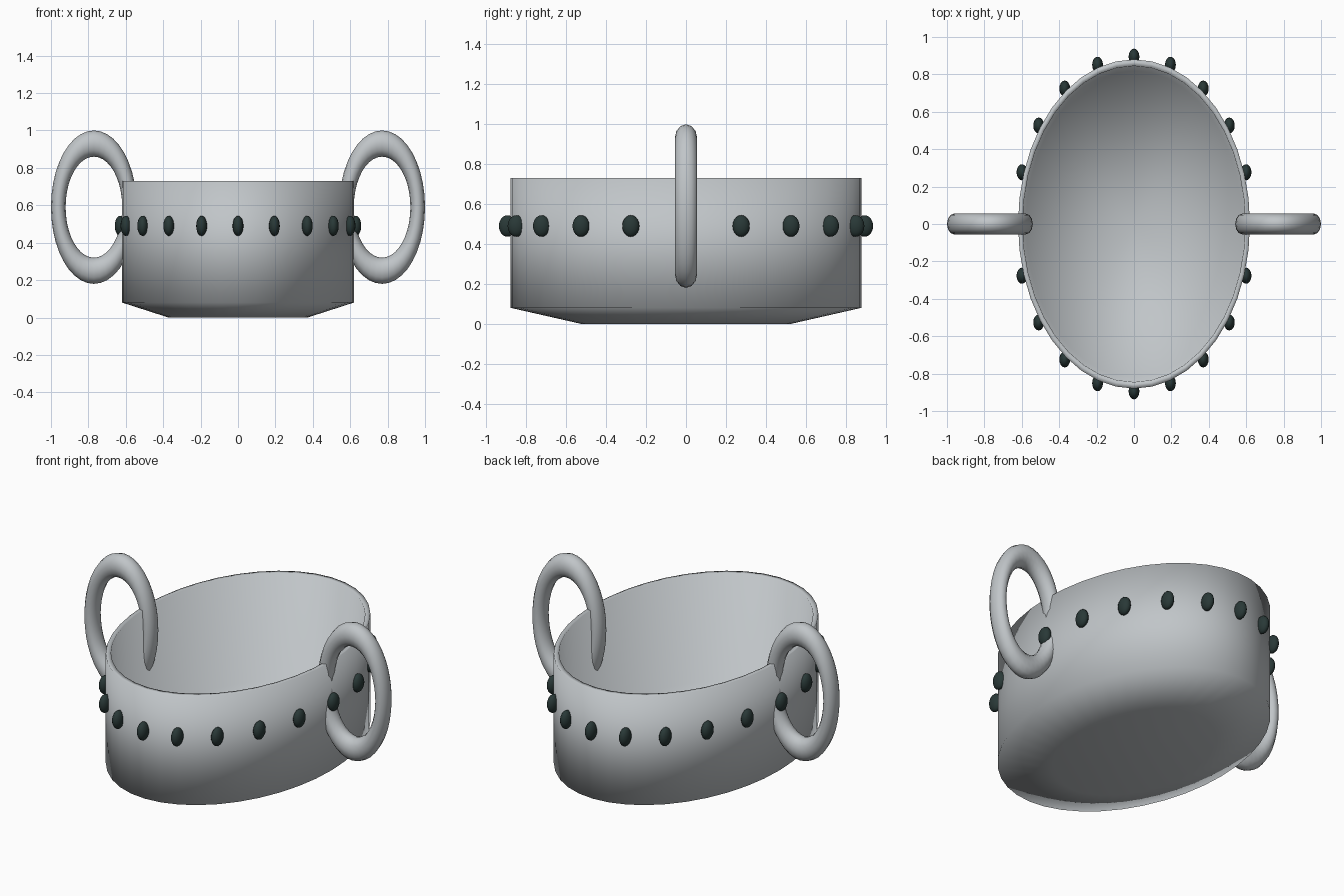
import bpy, bmesh, math

if "Cube" in bpy.data.objects:
    bpy.data.objects.remove(bpy.data.objects["Cube"])

def material(name, rgb):
    m = bpy.data.materials.new(name)
    m.diffuse_color = (*rgb, 1)
    m.use_nodes = True
    m.node_tree.nodes["Principled BSDF"].inputs["Base Color"].default_value = m.diffuse_color
    return m

silver = material("pale_silver", (0.53, 0.56, 0.58))
green = material("dark_green", (0.022, 0.040, 0.038))

def finish(bm, name, mat):
    bmesh.ops.recalc_face_normals(bm, faces=bm.faces)
    for f in bm.faces:
        f.smooth = True
    me = bpy.data.meshes.new(name)
    bm.to_mesh(me)
    bm.free()
    me.materials.append(mat)
    ob = bpy.data.objects.new(name, me)
    bpy.context.collection.objects.link(ob)
    return ob

# Oval bowl: a profile (radius factor, height) swept round an ellipse
RX, RY, SEG = 0.62, 0.88, 40
profile = [(0.6, 0), (1, 0.08), (1, 0.73), (0.96, 0.73), (0.93, 0.10)]
bm = bmesh.new()
rings = []
for r, z in profile:
    rings.append([bm.verts.new((RX * r * math.cos(2 * math.pi * i / SEG),
                                RY * r * math.sin(2 * math.pi * i / SEG), z))
                  for i in range(SEG)])
for a, b in zip(rings, rings[1:]):
    for i in range(SEG):
        j = (i + 1) % SEG
        bm.faces.new((a[i], a[j], b[j], b[i]))
for ring, z in ((rings[0], 0), (rings[-1], 0.08)):
    c = bm.verts.new((0, 0, z))
    for i in range(SEG):
        bm.faces.new((ring[i], ring[(i + 1) % SEG], c))
finish(bm, "bowl", silver)

# Stretched ring handles, one on each side
def handle(name, cx):
    n, m = 40, 12
    bm = bmesh.new()
    g = []
    for i in range(n):
        a = 2 * math.pi * i / n
        row = []
        for k in range(m):
            t = 2 * math.pi * k / m
            r = 0.34 + 0.07 * math.cos(t)
            row.append(bm.verts.new((cx + 0.56 * r * math.cos(a),
                                     0.056 * math.sin(t),
                                     0.59 + r * math.sin(a))))
        g.append(row)
    for i in range(n):
        for k in range(m):
            p, q = (i + 1) % n, (k + 1) % m
            bm.faces.new((g[i][k], g[p][k], g[p][q], g[i][q]))
    finish(bm, name, silver)

handle("handle_right", 0.7704)
handle("handle_left", -0.7704)

# Row of oval studs round the wall
for i in range(20):
    a = 2 * math.pi * i / 20
    bm = bmesh.new()
    bmesh.ops.create_uvsphere(bm, u_segments=16, v_segments=10, radius=1)
    bmesh.ops.scale(bm, vec=(0.029, 0.043, 0.054), verts=bm.verts)
    bmesh.ops.translate(bm, vec=(0.63 * math.cos(a), 0.895 * math.sin(a), 0.49), verts=bm.verts)
    finish(bm, f"stud_{i + 1}", green)
